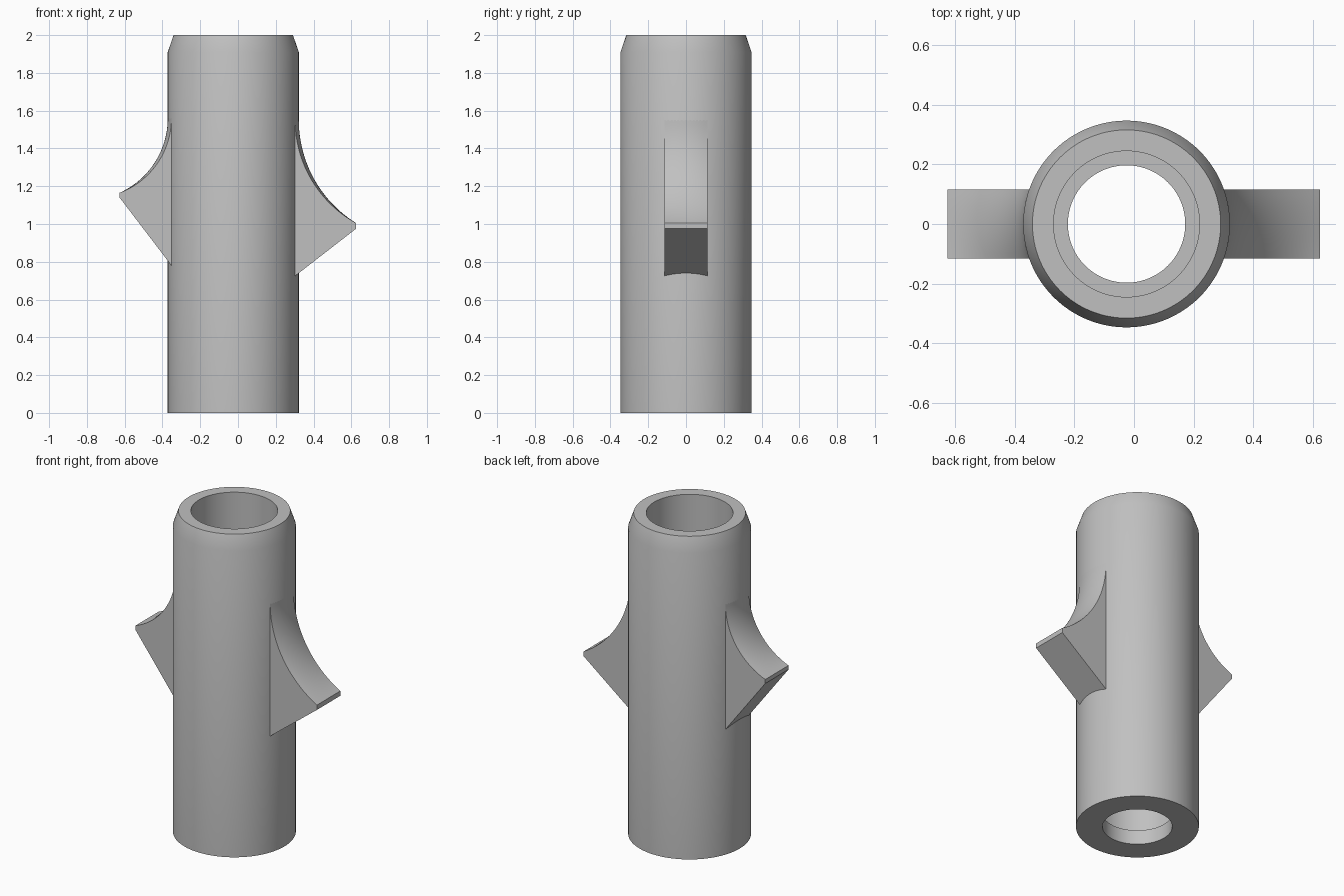
import bpy
import bmesh
from math import cos, sin, pi, sqrt, atan2, radians

cube = bpy.data.objects.get("Cube")
if cube:
    bpy.data.objects.remove(cube, do_unlink=True)

AXIS_X = -0.025      # tube axis
RADIUS = 0.347
HALF_WIDTH = 0.115   # half thickness of the fins

grey = bpy.data.materials.new("plain_grey")
grey.use_nodes = True
colour = (0.53, 0.53, 0.53, 1)
grey.diffuse_color = colour
grey.node_tree.nodes["Principled BSDF"].inputs["Base Color"].default_value = colour


def finish(name, bm):
    bmesh.ops.recalc_face_normals(bm, faces=bm.faces)
    mesh = bpy.data.meshes.new(name)
    bm.to_mesh(mesh)
    bm.free()
    mesh.materials.append(grey)
    obj = bpy.data.objects.new(name, mesh)
    obj.location.x = AXIS_X
    bpy.context.collection.objects.link(obj)
    bpy.ops.object.select_all(action='DESELECT')
    obj.select_set(True)
    bpy.context.view_layer.objects.active = obj
    bpy.ops.object.shade_smooth_by_angle(angle=radians(30))
    return obj


def bridge(bm, a, b):
    for i in range(len(a)):
        j = (i + 1) % len(a)
        bm.faces.new((a[i], a[j], b[j], b[i]))


def tube(name, profile, sides=128):
    """Revolve a closed (radius, height) profile around the tube axis."""
    bm = bmesh.new()
    rings = []
    for k in range(sides):
        t = 2 * pi * k / sides
        rings.append([bm.verts.new((r * cos(t), r * sin(t), z)) for r, z in profile])
    for k in range(sides):
        bridge(bm, rings[k], rings[(k + 1) % sides])
    return finish(name, bm)


def fin(name, side, reach, tip_low, tip_high, root_low, root_high, rows=12, steps=24):
    """Pointed fin whose hollow upper face flows tangentially into the tube."""
    bm = bmesh.new()
    inner = 0.27
    edge = sqrt(RADIUS ** 2 - HALF_WIDTH ** 2)
    slope = (tip_low - root_low) / (reach - edge)
    sections = []
    for k in range(rows + 1):
        y = HALF_WIDTH * (2 * k / rows - 1)
        wall = sqrt(RADIUS ** 2 - y ** 2)
        dx, dz = reach - wall, root_high - tip_high
        radius = (dx * dx + dz * dz) / (2 * dx)
        sweep = atan2(dz, radius - dx)
        points = [(inner, tip_low - slope * (reach - inner)), (reach, tip_low)]
        for s in range(steps + 1):
            a = sweep * (1 - s / steps)
            points.append((wall + radius * (1 - cos(a)), root_high - radius * sin(a)))
        points.append((inner, root_high))
        sections.append([bm.verts.new((side * x, y, z)) for x, z in points])
    for a, b in zip(sections, sections[1:]):
        bridge(bm, a, b)
    bm.faces.new(sections[0])
    bm.faces.new(sections[-1])
    return finish(name, bm)


# Hollow tube with tapered rim and a narrower opening at the foot
tube("tube_body", [(RADIUS, 0), (RADIUS, 1.91), (0.316, 2.0), (0.245, 2.0),
                   (0.245, 0.09), (0.197, 0.09), (0.197, 0)])

# Side fins, set at different heights
fin("left_fin", 1, 0.65, 0.975, 1.005, 0.725, 1.55)
fin("right_fin", -1, 0.602, 1.14, 1.165, 0.78, 1.56)
